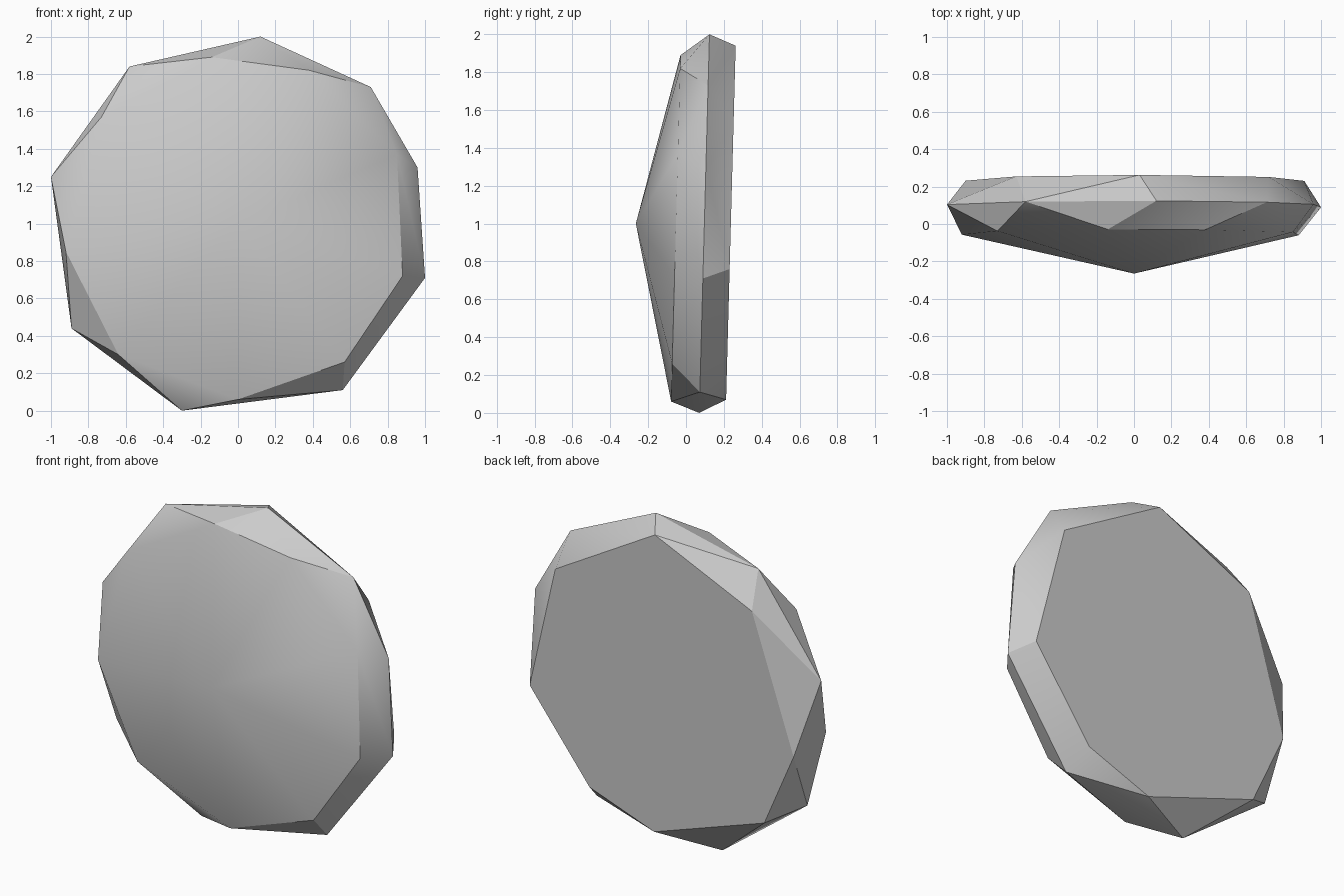
import bpy
import bmesh

cube = bpy.data.objects.get("Cube")
if cube:
    bpy.data.objects.remove(cube, do_unlink=True)

# Uneven outlines (x, z) of the three layers of the pebble
front_outline = [(0, .06), (.57, .26), (.88, .72), (.85, 1.37), (.38, 1.82),
                 (-.14, 1.89), (-.73, 1.57), (-.92, .85), (-.64, .3)]
rim_outline = [(.12, 2), (.71, 1.73), (.96, 1.3), (1, .71), (.56, .11),
               (-.3, 0), (-.89, .44), (-1, 1.25), (-.58, 1.84)]
back_outline = [(.03, 1.94), (.72, 1.54), (.91, .76), (.51, .23), (.07, .07),
                (-.69, .33), (-.9, .8), (-.63, 1.64)]
LEAN = .027


def add_layer(bm, outline, depth):
    """Place an outline on a plane that leans slightly backwards."""
    return [bm.verts.new((x, depth + LEAN * z, z)) for x, z in outline]


# One flat stone colour
stone = bpy.data.materials.new("stone_grey")
stone.use_nodes = True
grey = (.6, .6, .6, 1)
stone.diffuse_color = grey
shader = next(n for n in stone.node_tree.nodes if n.type == "BSDF_PRINCIPLED")
shader.inputs["Base Color"].default_value = grey

# Faceted pebble: layers and a shallow front peak wrapped in a convex skin
bm = bmesh.new()
add_layer(bm, front_outline, -.08)
add_layer(bm, rim_outline, .07)
add_layer(bm, back_outline, .21)
bm.verts.new((0, -.265, 1))
bmesh.ops.convex_hull(bm, input=bm.verts[:])
# Merge the flat back into a single face
bmesh.ops.dissolve_limit(bm, angle_limit=.01, verts=bm.verts[:], edges=bm.edges[:])
bmesh.ops.recalc_face_normals(bm, faces=bm.faces[:])

mesh = bpy.data.meshes.new("pebble")
bm.to_mesh(mesh)
bm.free()
mesh.materials.append(stone)
pebble = bpy.data.objects.new("pebble", mesh)
bpy.context.collection.objects.link(pebble)

# Soft front, crisp edges around the rim and back
bpy.ops.object.select_all(action="DESELECT")
pebble.select_set(True)
bpy.context.view_layer.objects.active = pebble
bpy.ops.object.shade_smooth_by_angle(angle=.5236)
